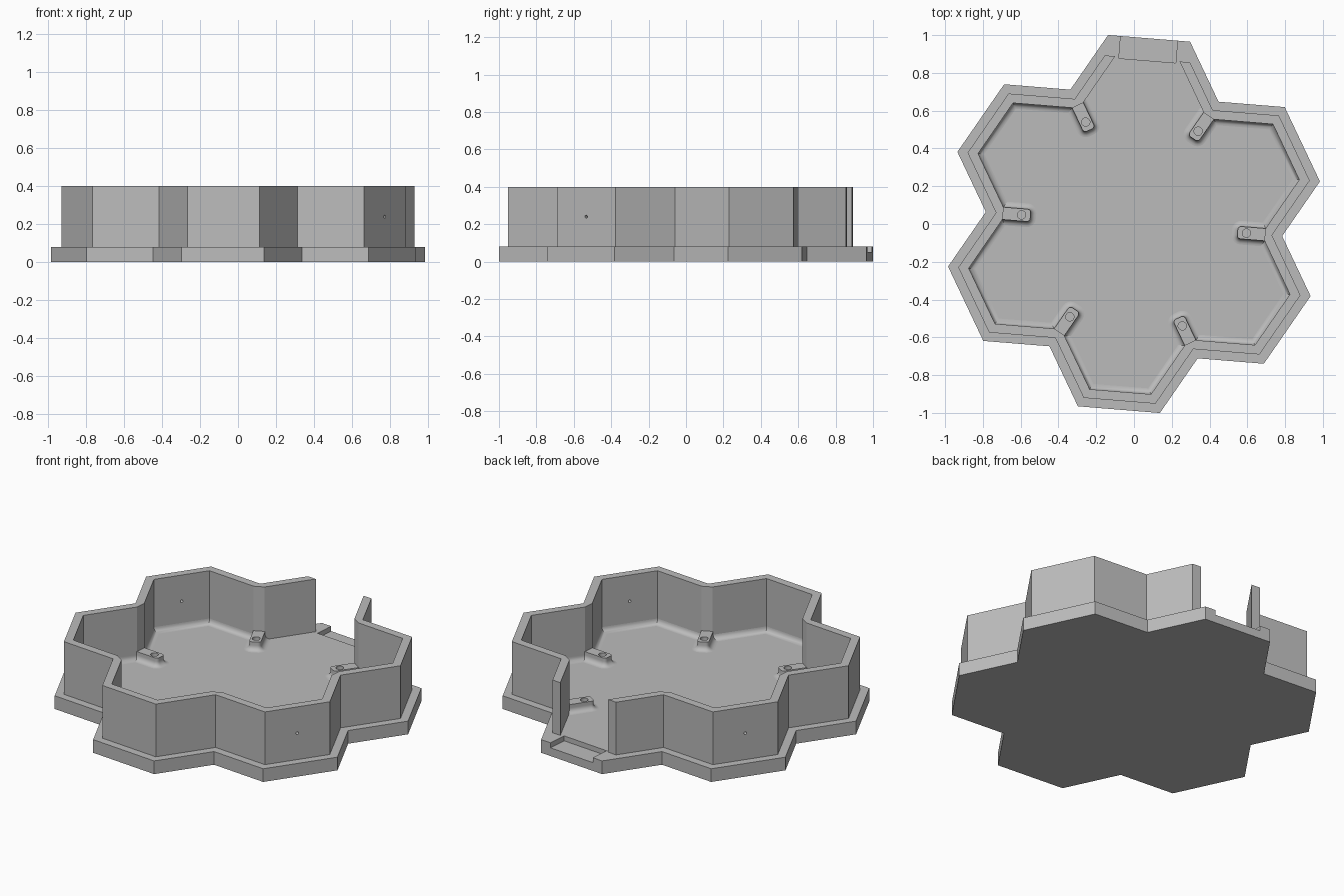
import bpy, bmesh, math
from mathutils import Matrix, Vector

if "Cube" in bpy.data.objects:
    bpy.data.objects.remove(bpy.data.objects["Cube"])

S = 0.3516                      # side of one hexagon cell
DOOR = math.radians(85.35)      # heading of the petal with the doorway
STEP = math.radians(60)
RIM, OUTER, INNER = 0.0726, 0.0256, -0.0224   # offsets from the cell outline
FLOOR, TOP = 0.08, 0.40
FILLET = 0.03
CORNER = 0.695                  # radius of the flats on the inner corners
DOOR_CUT = 0.877
R3 = math.sqrt(3)

grey = bpy.data.materials.new("light_grey")
grey.use_nodes = True
colour = (0.5, 0.5, 0.5, 1)
grey.diffuse_color = colour
grey.node_tree.nodes["Principled BSDF"].inputs["Base Color"].default_value = colour


def at(angle, along, across):
    c, s = math.cos(angle), math.sin(angle)
    return (along * c - across * s, along * s + across * c)


def loft(name, rings, closed=True):
    """Skin a stack of (points, z) rings; closed stacks get end caps."""
    bm = bmesh.new()
    loops = [[bm.verts.new((x, y, z)) for x, y in pts] for pts, z in rings]
    n = len(loops[0])
    for low, high in zip(loops, loops[1:]):
        for i in range(n if closed else n - 1):
            j = (i + 1) % n
            bm.faces.new((low[i], low[j], high[j], high[i]))
    if closed:
        bm.faces.new(loops[0][::-1])
        bm.faces.new(loops[-1])
        bmesh.ops.recalc_face_normals(bm, faces=bm.faces)
    mesh = bpy.data.meshes.new(name)
    bm.to_mesh(mesh)
    bm.free()
    obj = bpy.data.objects.new(name, mesh)
    bpy.context.collection.objects.link(obj)
    mesh.materials.append(grey)
    return obj


def activate(obj):
    bpy.ops.object.select_all(action='DESELECT')
    obj.select_set(True)
    bpy.context.view_layer.objects.active = obj


def cut(obj, cutter):
    cutter.hide_render = True
    mod = obj.modifiers.new("cut", 'BOOLEAN')
    mod.object, mod.solver = cutter, 'EXACT'
    activate(obj)
    bpy.ops.object.modifier_apply(modifier=mod.name)
    bpy.data.objects.remove(cutter)


def smooth(obj):
    activate(obj)
    bpy.ops.object.shade_smooth_by_angle(angle=math.radians(35))


def petal(k, d):
    a, h = 1.5 * R3 * S + d, S / 2 + d / R3
    return [at(DOOR + k * STEP, a, -h), at(DOOR + k * STEP, a, h)]


def valley(k, d, flat=None):
    """Inward corner after petal k, optionally cut off square."""
    r, angle = 2 * S + d * 2 / R3, DOOR + (k + 0.5) * STEP
    if flat is None:
        return [at(angle, r, 0)]
    half = (flat - r) * R3
    return [at(angle, flat, -half), at(angle, flat, half)]


def around(d, flat=None):
    """Outline from the valley left of the door round to the one on its right."""
    pts = valley(0, d, flat)
    for k in range(1, 6):
        pts += petal(k, d) + valley(k, d, flat)
    return pts


def door_end(side, d):
    a, h = 1.5 * R3 * S + d, S / 2 + d / R3
    return [at(DOOR, DOOR_CUT, side * (h + (a - DOOR_CUT) / R3))]


def cylinder(radius, depth, matrix):
    bm = bmesh.new()
    bmesh.ops.create_cone(bm, cap_ends=True, segments=24, radius1=radius,
                          radius2=radius, depth=depth, matrix=matrix)
    mesh = bpy.data.meshes.new("hole_cutter")
    bm.to_mesh(mesh)
    bm.free()
    mesh.materials.append(grey)
    obj = bpy.data.objects.new("hole_cutter", mesh)
    bpy.context.collection.objects.link(obj)
    return obj


# Base plate with the sunken door sill
plate = petal(0, RIM) + around(RIM)
base = loft("base_plate", [(plate, 0), (plate, FLOOR)])
sill = [at(DOOR, a, b) for a, b in
        ((0.868, -0.151), (1.2, -0.151), (1.2, 0.151), (0.868, 0.151))]
cut(base, loft("sill_cutter", [(sill, 0.05), (sill, 0.2)]))

# Wall, open at the doorway
outside = door_end(1, OUTER) + around(OUTER) + door_end(-1, OUTER)
inside = door_end(1, INNER) + around(INNER, CORNER) + door_end(-1, INNER)
ring = outside + inside[::-1]
wall = loft("wall", [(ring, FLOOR), (ring, TOP)])

# Small cable holes through two opposite petals
for k in (1, 4):
    angle = DOOR + k * STEP
    turn = Matrix.Rotation(angle, 4, 'Z') @ Matrix.Rotation(math.pi / 2, 4, 'Y')
    x, y = at(angle, 1.5 * R3 * S, 0)
    cut(wall, cylinder(0.008, 0.2, Matrix.Translation((x, y, 0.24)) @ turn))

# Rounded cove between wall and floor
curve = [(FILLET * (1 - math.cos(t)), FILLET * (1 - math.sin(t)))
         for t in (i * math.pi / 12 for i in range(7))]
cove = loft("floor_cove", [(around(INNER - e, CORNER - e)[1:-1], FLOOR + z)
                           for e, z in curve], closed=False)
cove.data.flip_normals()
up = sum((p.normal.z * p.area for p in cove.data.polygons))
if up < 0:
    cove.data.flip_normals()
smooth(cove)


# Screw posts with flared feet at every inner corner
def post_outline(angle, e):
    half, r, end = 0.033, 0.018, 0.55
    pts = [(0.705, half + e)]
    for side in (1, -1):
        turn = [i * math.pi / 10 for i in range(6)][::side]
        pts += [(end + r - (r + e) * math.sin(t),
                 side * (half - r + (r + e) * math.cos(t))) for t in turn]
    pts.append((0.705, -half - e))
    return [at(angle, a, b) for a, b in pts]


for k in range(6):
    angle = DOOR + (k + 0.5) * STEP
    rings = [(post_outline(angle, e), FLOOR + z) for e, z in reversed(curve)]
    rings.append((post_outline(angle, 0), 0.13))
    post = loft("screw_post_%d" % (k + 1), rings)
    x, y = at(angle, 0.597, 0)
    cut(post, cylinder(0.022, 0.1, Matrix.Translation((x, y, 0.14))))
    smooth(post)
